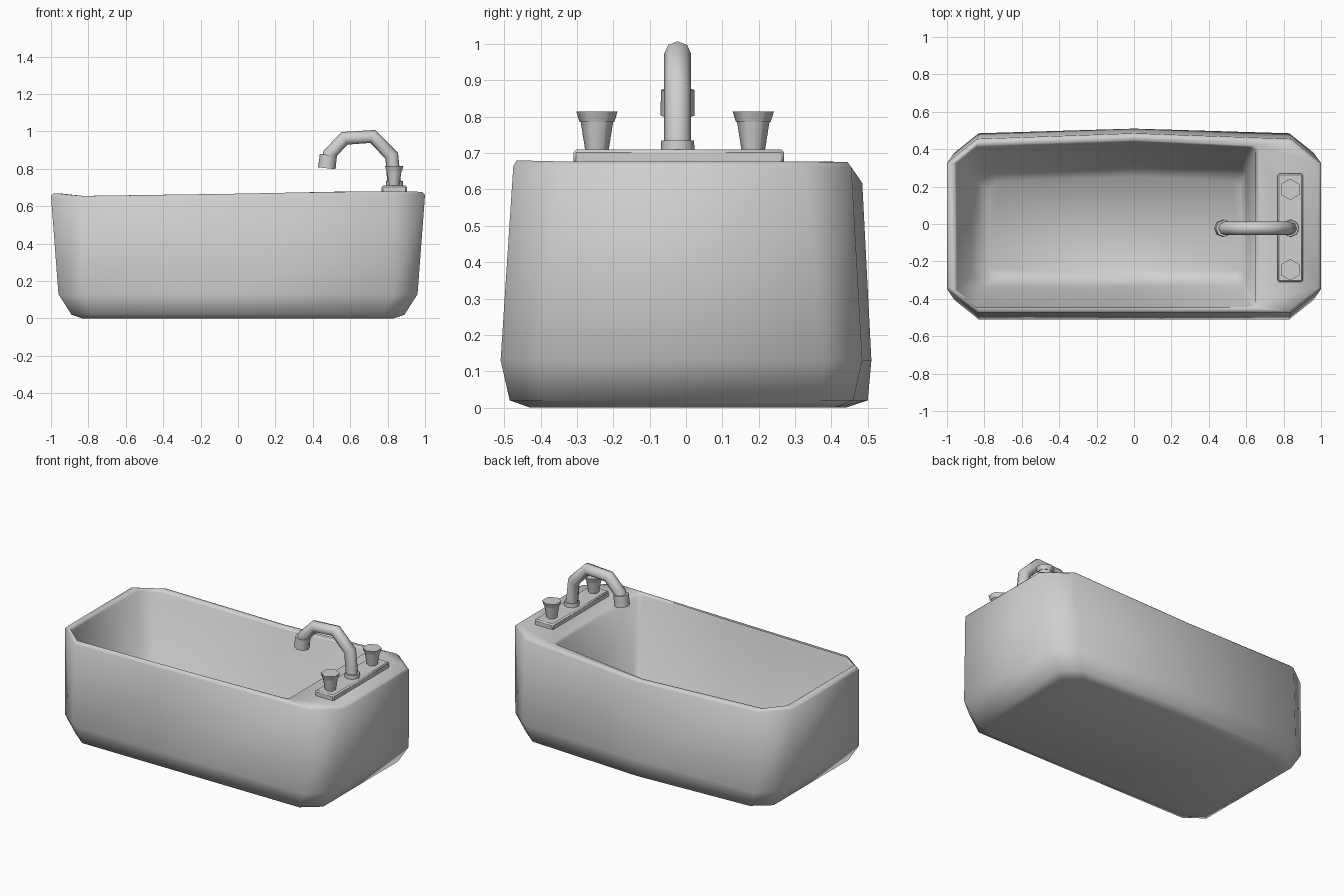
import bpy, bmesh, math
from mathutils import Vector

default = bpy.data.objects.get("Cube")
if default:
    bpy.data.objects.remove(default, do_unlink=True)

grey = bpy.data.materials.new("pale_grey")
grey.use_nodes = True
colour = (0.63, 0.63, 0.63, 1)
grey.diffuse_color = colour
grey.node_tree.nodes["Principled BSDF"].inputs["Base Color"].default_value = colour


def finish(obj, name, angle):
    """Name, colour and shade one part."""
    obj.name = name
    obj.data.materials.clear()
    obj.data.materials.append(grey)
    bpy.ops.object.select_all(action='DESELECT')
    obj.select_set(True)
    bpy.context.view_layer.objects.active = obj
    bpy.ops.object.shade_smooth_by_angle(angle=math.radians(angle))
    return obj


# Rise and fall of the rim around the outline, lowest at the back middle
RIM = (-0.012, 0, 0.013, 0.01, 0.01, 0.008, -0.035, -0.012, 0.002, 0.002)


def ring(left, right, cut_left, cut_right, front, back, bulge, z, rim=0):
    """Rectangle with cut corners and a slightly bowed back side."""
    k = 0.8
    outline = [
        (left + cut_left, front), (0, front), (right - cut_right, front),
        (right, front + k * cut_right), (right, back - k * cut_right),
        (right - cut_right, back), (0, back + bulge), (left + cut_left, back),
        (left, back - k * cut_left), (left, front + k * cut_left)]
    return [(x, y, z + rim * rise) for (x, y), rise in zip(outline, RIM)]


def tapered(name, base, top, r1, r2, sides, angle=40):
    """Straight tapered post between two points."""
    base, top = Vector(base), Vector(top)
    axis = top - base
    bpy.ops.mesh.primitive_cone_add(
        vertices=sides, radius1=r1, radius2=r2, depth=axis.length,
        location=(base + top) / 2,
        rotation=axis.to_track_quat('Z', 'Y').to_euler())
    return finish(bpy.context.object, name, angle)


# Tub: outer shell up to the rim, then down the sloping inside to the floor
rings = [
    ring(-0.83, 0.83, 0.10, 0.10, -0.43, 0.41, 0.03, 0.0),
    ring(-0.89, 0.89, 0.11, 0.11, -0.485, 0.46, 0.04, 0.02),
    ring(-0.96, 0.96, 0.13, 0.13, -0.51, 0.485, 0.025, 0.13),
    ring(-1.0, 1.0, 0.16, 0.16, -0.475, 0.455, 0.03, 0.652, 1),
    ring(-0.987, 0.985, 0.16, 0.16, -0.466, 0.445, 0.03, 0.667, 1),
    ring(-0.958, 0.67, 0.115, 0.03, -0.447, 0.42, 0.027, 0.667, 1),
    ring(-0.948, 0.65, 0.11, 0.03, -0.442, 0.41, 0.03, 0.65, 1),
    ring(-0.875, 0.60, 0.07, 0.03, -0.335, 0.295, 0.025, 0.17),
    ring(-0.78, 0.57, 0.06, 0.04, -0.28, 0.23, 0.02, 0.08),
]
bm = bmesh.new()
loops = [[bm.verts.new(p) for p in r] for r in rings]
for low, high in zip(loops, loops[1:]):
    for i in range(len(low)):
        j = (i + 1) % len(low)
        bm.faces.new((low[i], low[j], high[j], high[i]))
bm.faces.new(loops[0])
bm.faces.new(loops[-1])
bmesh.ops.recalc_face_normals(bm, faces=bm.faces)
mesh = bpy.data.meshes.new("tub")
bm.to_mesh(mesh)
bm.free()
tub = bpy.data.objects.new("tub", mesh)
bpy.context.collection.objects.link(tub)
finish(tub, "tub", 66)

# Tap plate
bpy.ops.mesh.primitive_cube_add(size=1, location=(0.835, -0.02, 0.688))
plate = bpy.context.object
plate.scale = (0.135, 0.58, 0.044)
bpy.ops.object.transform_apply(location=False, scale=True)
bevel = plate.modifiers.new("edge", 'BEVEL')
bevel.width = 0.008
bevel.segments = 1
finish(plate, "tap_plate", 30)

# Spout: bent tube with a collar and a nozzle
path = [(0.837, 0.70), (0.822, 0.87), (0.72, 0.973),
        (0.57, 0.963), (0.49, 0.88), (0.48, 0.83)]
curve = bpy.data.curves.new("spout", 'CURVE')
curve.dimensions = '3D'
curve.bevel_depth = 0.037
curve.bevel_resolution = 2
curve.use_fill_caps = True
spline = curve.splines.new('POLY')
spline.points.add(len(path) - 1)
for point, (x, z) in zip(spline.points, path):
    point.co = (x, -0.023, z, 1)
spout = bpy.data.objects.new("spout", curve)
bpy.context.collection.objects.link(spout)
bpy.ops.object.select_all(action='DESELECT')
spout.select_set(True)
bpy.context.view_layer.objects.active = spout
bpy.ops.object.convert(target='MESH')
finish(bpy.context.object, "spout", 50)
tapered("spout_collar", (0.837, -0.023, 0.70), (0.837, -0.023, 0.735),
        0.047, 0.045, 8, 50)
tapered("spout_nozzle", (0.475, -0.023, 0.803), (0.483, -0.023, 0.874),
        0.047, 0.046, 8, 50)

# Tap handles: tapered stem under a flared cap
for side, y in (("right", -0.245), ("left", 0.185)):
    tapered(side + "_handle_stem", (0.835, y, 0.70), (0.835, y, 0.788),
            0.031, 0.045, 6, 65)
    tapered(side + "_handle_cap", (0.835, y, 0.786), (0.835, y, 0.815),
            0.048, 0.057, 6, 65)
